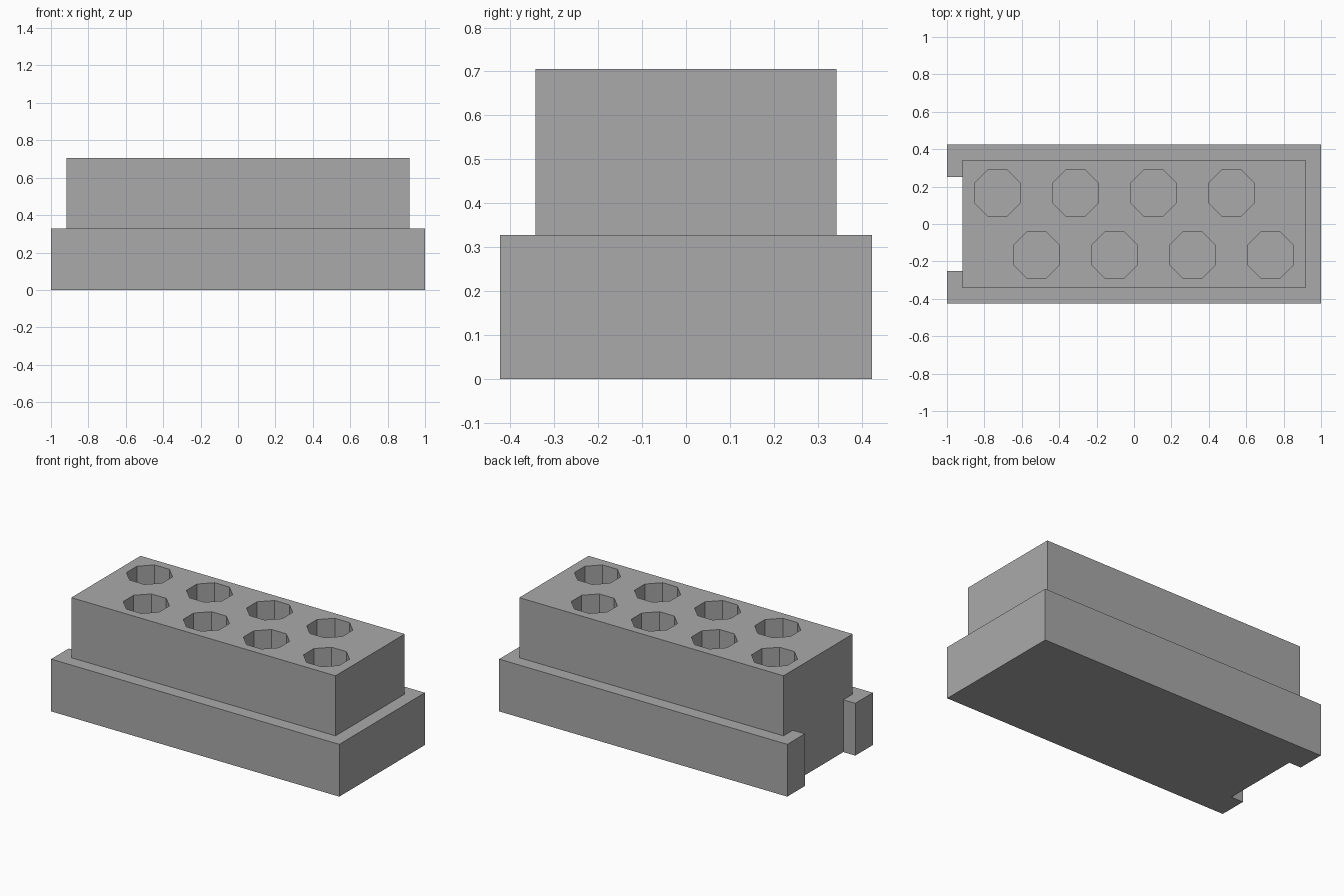
import bpy
import bmesh
from math import cos, sin, pi

cube = bpy.data.objects.get("Cube")
if cube:
    bpy.data.objects.remove(cube, do_unlink=True)

# Plain grey for the whole model
grey = bpy.data.materials.new("grey")
grey.use_nodes = True
color = (0.4, 0.4, 0.4, 1)
grey.diffuse_color = color
grey.node_tree.nodes["Principled BSDF"].inputs["Base Color"].default_value = color


def prism(name, loops, bottom, top):
    """Extrude an outline, with further loops as holes, from bottom to top."""
    bm = bmesh.new()
    for loop in loops:
        verts = [bm.verts.new((x, y, bottom)) for x, y in loop]
        for a, b in zip(verts, verts[1:] + verts[:1]):
            bm.edges.new((a, b))
    bmesh.ops.triangle_fill(bm, use_beauty=True, edges=bm.edges[:], normal=(0, 0, 1))
    result = bmesh.ops.extrude_face_region(bm, geom=bm.faces[:], use_keep_orig=True)
    for item in result["geom"]:
        if isinstance(item, bmesh.types.BMVert):
            item.co.z = top
    bmesh.ops.recalc_face_normals(bm, faces=bm.faces[:])
    mesh = bpy.data.meshes.new(name)
    bm.to_mesh(mesh)
    bm.free()
    mesh.materials.append(grey)
    obj = bpy.data.objects.new(name, mesh)
    bpy.context.collection.objects.link(obj)
    return obj


def octagon(cx, cy, flat_radius):
    r = flat_radius / cos(pi / 8)
    angles = [pi / 8 + i * pi / 4 for i in range(8)]
    return [(cx + r * cos(a), cy + r * sin(a)) for a in angles]


LENGTH, WIDTH = 1.0, 0.424
BLOCK_LENGTH, BLOCK_WIDTH = 0.917, 0.343
LEDGE, TOP = 0.328, 0.705
NOTCH = 0.25

# Base slab with a full-height notch in one end
half = [(LENGTH, -WIDTH), (-LENGTH, -WIDTH), (-LENGTH, -NOTCH), (-BLOCK_LENGTH, -NOTCH)]
base = half + [(x, -y) for x, y in reversed(half)]
prism("base", [base], 0, LEDGE)

# Upper block with two staggered rows of octagonal pockets
block = [(sx * BLOCK_LENGTH, sy * BLOCK_WIDTH)
         for sx, sy in ((-1, -1), (1, -1), (1, 1), (-1, 1))]
pockets = []
for i in range(4):
    x, y = -0.73 + i * 0.417, 0.165
    pockets += [octagon(x, y, 0.124), octagon(-x, -y, 0.124)]
prism("pocket_block", [block] + pockets, LEDGE, TOP)
